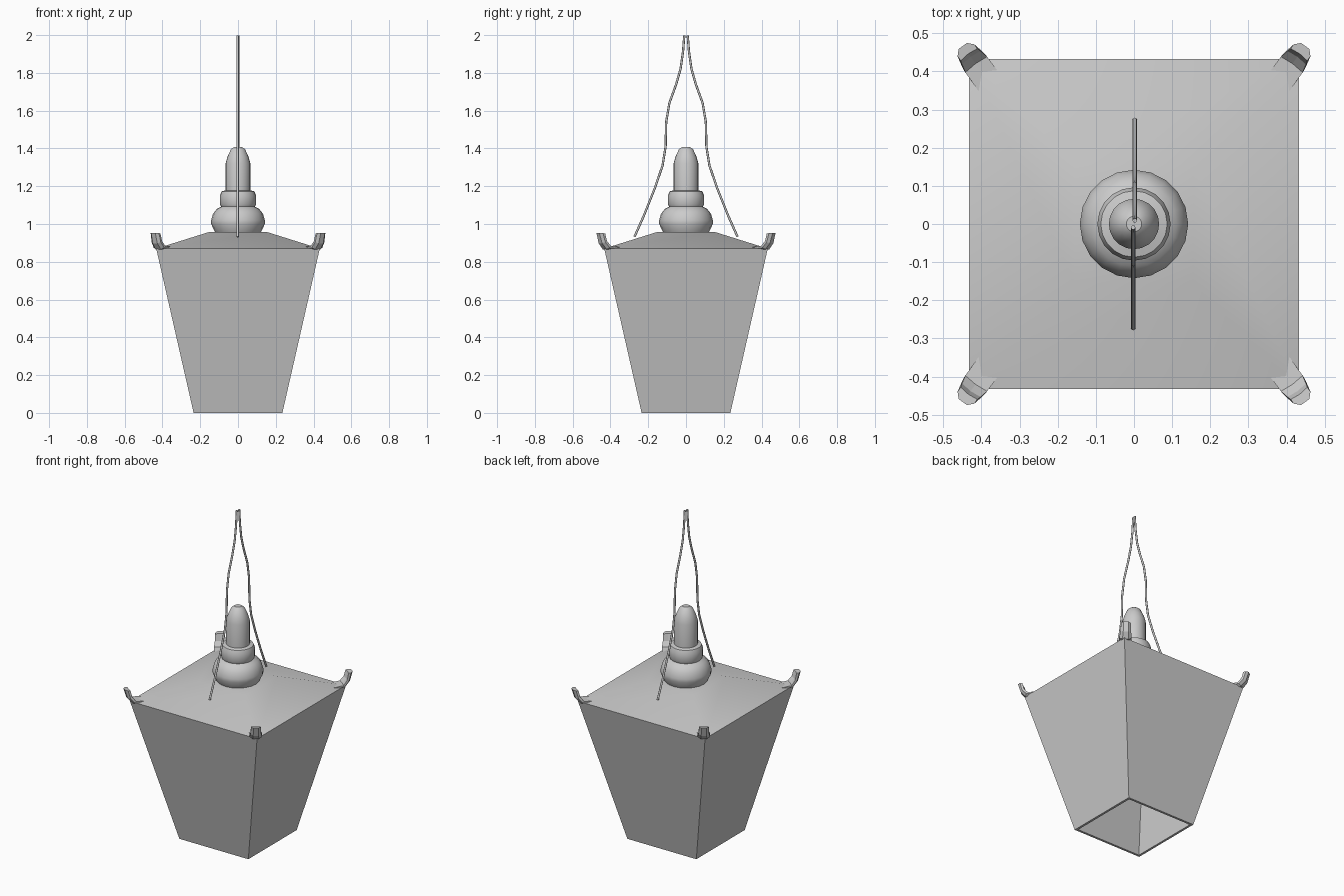
import bpy, bmesh
from math import sin, cos, pi, radians

if "Cube" in bpy.data.objects:
    bpy.data.objects.remove(bpy.data.objects["Cube"])


def make_object(name, bm, angle=None):
    bmesh.ops.recalc_face_normals(bm, faces=bm.faces)
    mesh = bpy.data.meshes.new(name)
    bm.to_mesh(mesh)
    bm.free()
    ob = bpy.data.objects.new(name, mesh)
    bpy.context.collection.objects.link(ob)
    if angle:
        bpy.ops.object.select_all(action='DESELECT')
        ob.select_set(True)
        bpy.context.view_layer.objects.active = ob
        bpy.ops.object.shade_smooth_by_angle(angle=radians(angle))
    return ob


def loft(bm, rings, cap_start=True, cap_end=True):
    """Bridge successive closed rings of points with quads."""
    vs = [[bm.verts.new(p) for p in r] for r in rings]
    n = len(vs[0])
    for a, b in zip(vs, vs[1:]):
        for i in range(n):
            j = (i + 1) % n
            bm.faces.new((a[i], a[j], b[j], b[i]))
    if cap_start:
        bm.faces.new(vs[0][::-1])
    if cap_end:
        bm.faces.new(vs[-1])


def square(h, z):
    return [(-h, -h, z), (h, -h, z), (h, h, z), (-h, h, z)]


# Tapered body with hipped roof, hollow and open at the bottom
bm = bmesh.new()
loft(bm, [square(h, z) for h, z in (
    (0.150, 0.943), (0.416, 0.858), (0.221, 0.0),
    (0.235, 0.0), (0.433, 0.87), (0.155, 0.957))])
make_object("lantern_body", bm, 35)

# Turned finial on the roof
profile = [(0.118, 0.95), (0.124, 0.962), (0.142, 1.0), (0.142, 1.02),
           (0.132, 1.055), (0.112, 1.08), (0.09, 1.092), (0.096, 1.105),
           (0.096, 1.15), (0.087, 1.173), (0.066, 1.178), (0.066, 1.32),
           (0.056, 1.355), (0.038, 1.395), (0.02, 1.408)]
SIDES = 20
bm = bmesh.new()
loft(bm, [[(r * cos(2 * pi * i / SIDES), r * sin(2 * pi * i / SIDES), z)
           for i in range(SIDES)] for r, z in profile])
make_object("finial", bm, 30)

# Upturned corner hooks: (outer t, outer z, inner t, inner z, half width)
sections = [(-0.055, 0.858, -0.055, 0.878, 0.036),
            (0.022, 0.866, 0.006, 0.883, 0.035),
            (0.050, 0.898, 0.028, 0.910, 0.030),
            (0.066, 0.953, 0.038, 0.950, 0.027)]
dx, dy = cos(radians(54)), sin(radians(54))


def hook_point(t, s, z, sx, sy):
    return (sx * (0.41 + t * dx - s * dy), sy * (0.413 + t * dy + s * dx), z)


bm = bmesh.new()
for sx in (-1, 1):
    for sy in (-1, 1):
        rings = []
        for to, zo, ti, zi, w in sections:
            tm, zm = (to + ti) / 2, (zo + zi) / 2
            loop = [(ti, -w, zi), (ti + 0.003, 0, zi), (ti, w, zi),
                    (tm, w, zm), (to, w * 0.5, zo), (to, -w * 0.5, zo),
                    (tm, -w, zm)]
            rings.append([hook_point(t, s, z, sx, sy) for t, s, z in loop])
        loft(bm, rings)
make_object("corner_hooks", bm)

# Hanging wires, front and back
path = [(0.273, 0.932), (0.225, 1.04), (0.165, 1.19), (0.124, 1.31),
        (0.108, 1.41), (0.105, 1.54), (0.088, 1.64), (0.052, 1.74),
        (0.029, 1.82), (0.016, 1.91), (0.009, 1.998)]
for side, name in ((-1, "front_wire"), (1, "back_wire")):
    bm = bmesh.new()
    rings = []
    for k, (y, z) in enumerate(path):
        a, b = path[max(k - 1, 0)], path[min(k + 1, len(path) - 1)]
        ty, tz = b[0] - a[0], b[1] - a[1]
        length = (ty * ty + tz * tz) ** 0.5
        ny, nz = tz / length, -ty / length
        rings.append([(0.002 * side + 0.006 * cos(i * pi / 4),
                       side * (y + 0.006 * sin(i * pi / 4) * ny),
                       z + 0.006 * sin(i * pi / 4) * nz) for i in range(8)])
    loft(bm, rings)
    make_object(name, bm, 50)
